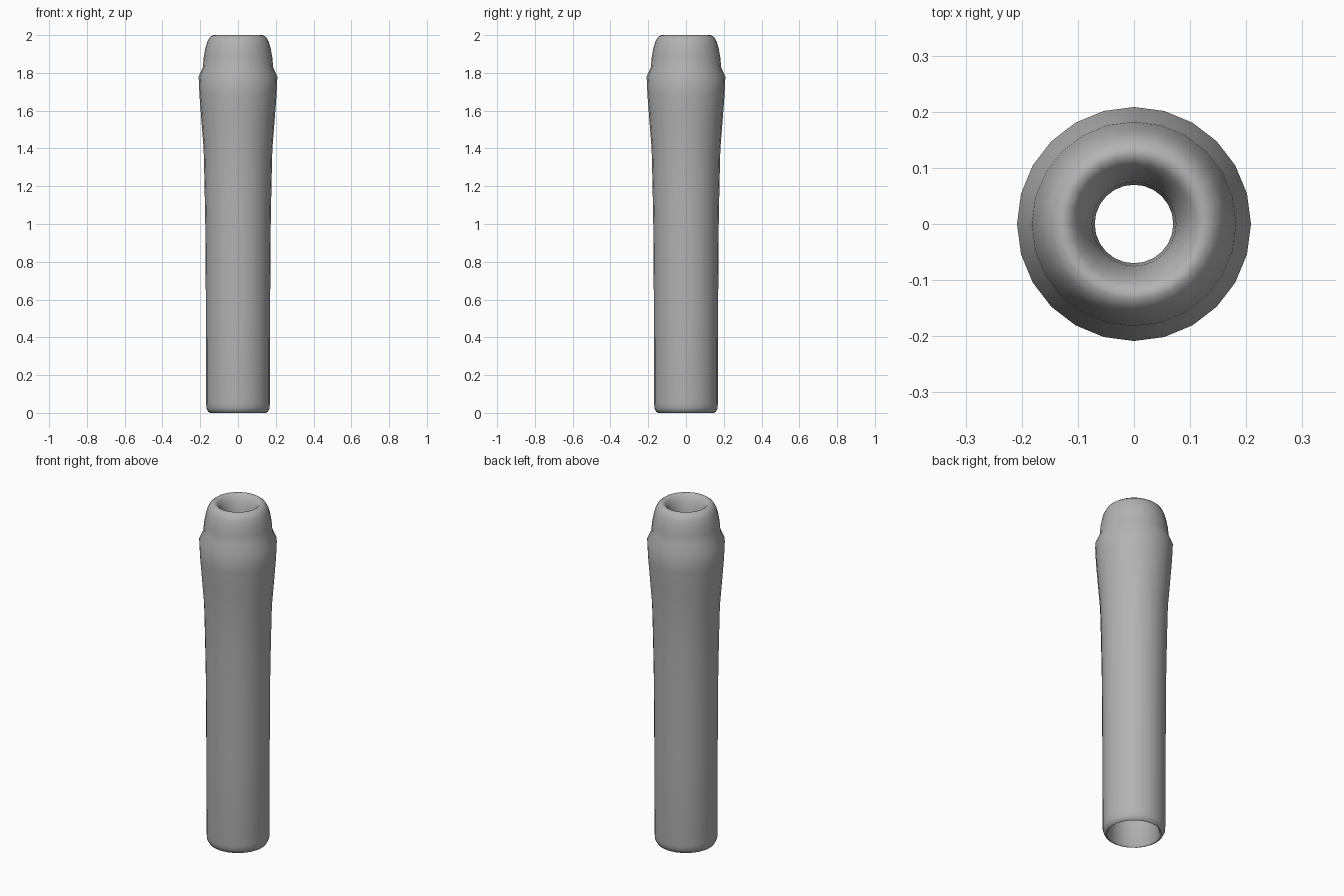
import bpy, bmesh, math

if "Cube" in bpy.data.objects:
    bpy.data.objects.remove(bpy.data.objects["Cube"])

SIDES = 24

# one flat colour
grey = bpy.data.materials.new("plain grey")
grey.diffuse_color = (0.45, 0.45, 0.45, 1)
grey.use_nodes = True
grey.node_tree.nodes["Principled BSDF"].inputs["Base Color"].default_value = grey.diffuse_color

# closed profile (radius, height): outer wall upwards, then down the bore
profile = [
    (0.137, 0.01), (0.147, 0.0), (0.157, 0.005), (0.167, 0.025), (0.169, 0.05),
    (0.17, 0.55), (0.173, 0.98), (0.177, 1.2), (0.182, 1.4), (0.194, 1.55),
    (0.204, 1.68), (0.2085, 1.78), (0.186, 1.83), (0.182, 1.88),
    (0.173, 1.93), (0.163, 1.965), (0.15, 1.988), (0.135, 1.999),
    (0.122, 2.0), (0.108, 1.988), (0.095, 1.965), (0.083, 1.93),
    (0.075, 1.88), (0.07, 1.8), (0.075, 1.65), (0.1, 1.3), (0.13, 0.8), (0.137, 0.4),
]

# hollow tube with flared collar and rounded mouthpiece
bm = bmesh.new()
rings = []
for r, z in profile:
    rings.append([bm.verts.new((r * math.cos(2 * math.pi * i / SIDES),
                                r * math.sin(2 * math.pi * i / SIDES), z))
                  for i in range(SIDES)])
for k, a in enumerate(rings):
    b = rings[(k + 1) % len(rings)]
    for i in range(SIDES):
        j = (i + 1) % SIDES
        bm.faces.new((a[i], a[j], b[j], b[i]))
bmesh.ops.recalc_face_normals(bm, faces=bm.faces)
mesh = bpy.data.meshes.new("hollow_tube")
bm.to_mesh(mesh)
bm.free()
mesh.materials.append(grey)
tube = bpy.data.objects.new("hollow_tube", mesh)
bpy.context.collection.objects.link(tube)
bpy.context.view_layer.objects.active = tube
tube.select_set(True)
bpy.ops.object.shade_smooth_by_angle(angle=math.radians(60))
